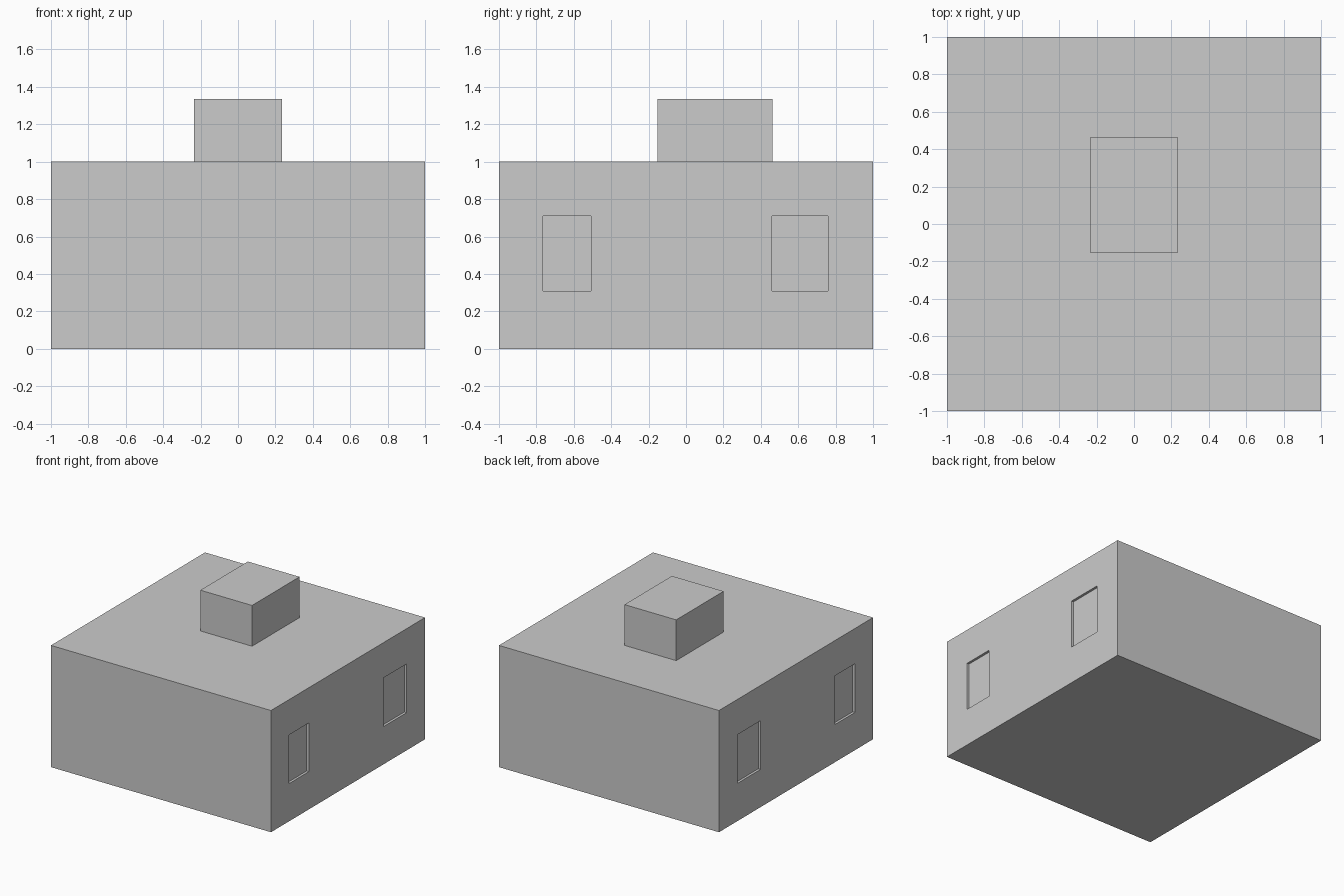
import bpy

if "Cube" in bpy.data.objects:
    bpy.data.objects.remove(bpy.data.objects["Cube"])


def box(name, lo, hi):
    """Axis-aligned box between two corners, with its size baked into the mesh."""
    center = [(a + b) / 2 for a, b in zip(lo, hi)]
    bpy.ops.mesh.primitive_cube_add(size=1, location=center)
    obj = bpy.context.object
    obj.name = name
    obj.scale = [b - a for a, b in zip(lo, hi)]
    bpy.ops.object.transform_apply(location=False, rotation=False, scale=True)
    return obj


# main block and the rooftop box
building = box("building", (-1, -1, 0), (1, 1, 1))
box("roof_box", (-0.235, -0.153, 1), (0.235, 0.463, 1.335))

# shallow window recesses, the same on the right and left walls
DEPTH = 0.02
WINDOWS = {"front": (-0.765, -0.508), "back": (0.46, 0.76)}
for side, sign in (("right", 1), ("left", -1)):
    for place, (y0, y1) in WINDOWS.items():
        x0, x1 = sorted((sign * (1 - DEPTH), sign * 1.1))
        cutter = box(f"{side}_{place}_window_cutter", (x0, y0, 0.31), (x1, y1, 0.71))
        cutter.hide_render = True
        cutter.display_type = 'WIRE'
        recess = building.modifiers.new(f"{side}_{place}_window", 'BOOLEAN')
        recess.operation = 'DIFFERENCE'
        recess.solver = 'EXACT'
        recess.object = cutter
